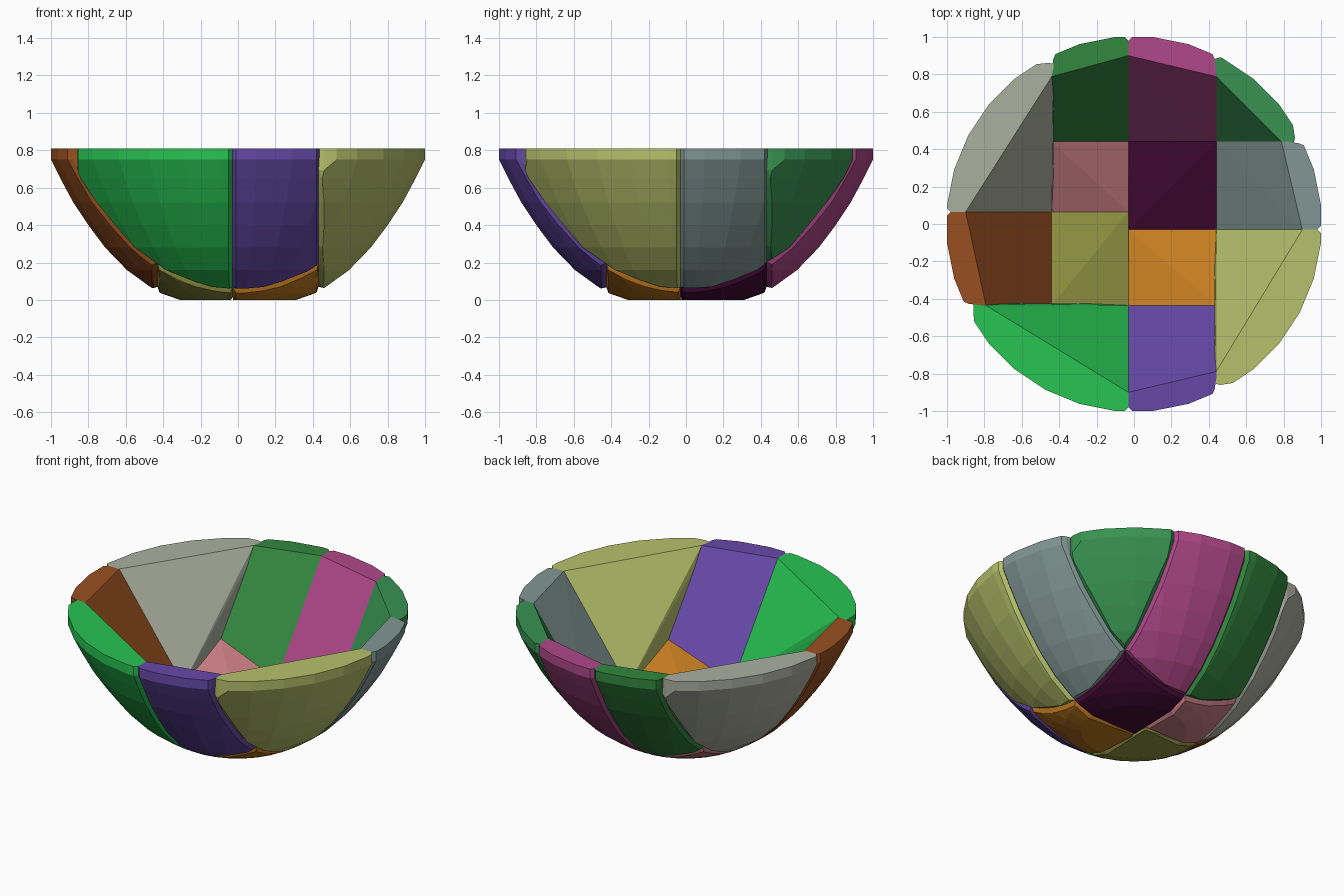
import bpy, bmesh, math
from mathutils import Vector

if "Cube" in bpy.data.objects:
    bpy.data.objects.remove(bpy.data.objects["Cube"])

SIDES = 32
GROOVE = 0.02
# Closed half profile of the bowl wall (radius, height): outside going up, then inside going down
OUTER = [(0, 0), (0.31, 0), (0.41, 0.035), (0.47, 0.07), (0.594, 0.16), (0.71, 0.28),
         (0.80, 0.40), (0.88, 0.52), (0.95, 0.65), (1.0, 0.75), (1.0, 0.81)]
INNER = [(0.90, 0.81), (0.86, 0.73), (0.77, 0.56), (0.62, 0.34), (0.50, 0.22),
         (0.38, 0.14), (0.25, 0.09), (0, 0.09)]


def bowl_shell():
    """Lathe the profile into a closed bowl wall."""
    bm = bmesh.new()
    k = 1 / math.cos(math.pi / SIDES)
    rings = []
    for r, z in OUTER + INNER:
        if r == 0:
            rings.append([bm.verts.new((0, 0, z))] * SIDES)
        else:
            angles = [(i + 0.5) * math.tau / SIDES for i in range(SIDES)]
            rings.append([bm.verts.new((r * k * math.cos(a), r * k * math.sin(a), z)) for a in angles])
    for a, b in zip(rings, rings[1:]):
        for i in range(SIDES):
            j = (i + 1) % SIDES
            bm.faces.new(list(dict.fromkeys((a[i], a[j], b[j], b[i]))))
    return bm


def on_outside(p):
    """True when a point lies on the outer skin of the bowl."""
    r = math.hypot(p.x, p.y)
    if r > 0.96:
        return True
    for (r0, z0), (r1, z1) in zip(OUTER, OUTER[1:]):
        if r0 <= r <= r1 and r1 > r0:
            return p.z < z0 + (z1 - z0) * (r - r0) / (r1 - r0) + 0.03
    return False


def block(name, x0, x1, y0, y1, rgb, light=0.72):
    """Cut one cell out of the bowl, ease its outer edges and wrap it in its convex hull."""
    bm = bowl_shell()
    cuts = [(0, x0, -1), (0, x1, 1), (1, y0, -1), (1, y1, 1)]
    for axis, value, sign in cuts:
        no = Vector()
        no[axis] = sign
        for offset, clear in ((0, True), (GROOVE, False)):
            co = Vector()
            co[axis] = value - sign * offset
            bmesh.ops.bisect_plane(bm, geom=bm.verts[:] + bm.edges[:] + bm.faces[:],
                                   plane_co=co, plane_no=no, clear_outer=clear)
    # Pull the outer skin in along the cuts so that the joints show as grooves
    points = []
    for v in bm.verts:
        p = v.co.copy()
        if on_outside(p) and any(abs(p[axis] - value) < 0.001 for axis, value, _ in cuts):
            p += (Vector((0, 0, 0.85)) - p).normalized() * GROOVE
            p.z = min(p.z, 0.81)
        points.append(p)
    bm.free()
    bm = bmesh.new()
    for p in points:
        bm.verts.new(p)
    bmesh.ops.remove_doubles(bm, verts=bm.verts[:], dist=0.002)
    bmesh.ops.convex_hull(bm, input=bm.verts[:])
    bmesh.ops.delete(bm, geom=[v for v in bm.verts if not v.link_faces], context='VERTS')
    bmesh.ops.dissolve_limit(bm, angle_limit=math.radians(0.5), verts=bm.verts[:], edges=bm.edges[:])
    bmesh.ops.recalc_face_normals(bm, faces=bm.faces[:])
    mesh = bpy.data.meshes.new(name)
    bm.to_mesh(mesh)
    bm.free()
    mat = bpy.data.materials.new(name + "_color")
    mat.diffuse_color = (*[(c / 255) ** 2.2 / light for c in rgb], 1)
    mat.use_nodes = True
    mat.node_tree.nodes["Principled BSDF"].inputs["Base Color"].default_value = mat.diffuse_color
    mesh.materials.append(mat)
    bpy.context.collection.objects.link(bpy.data.objects.new(name, mesh))


# Grid lines that split the bowl
L, M, R = -0.44, -0.03, 0.44
F, B = -0.435, 0.44

# Wall blocks around the rim
block("wall_left_back", -2, L, 0.065, 0.875, (146, 150, 136))
block("wall_left_front", -2, L, F, 0.065, (130, 70, 32))
block("wall_front_left", -0.875, M, -2, F, (38, 167, 72))
block("wall_front_right", M, R, -2, F, (88, 64, 143))
block("wall_right_front", R, 2, -0.87, M, (155, 165, 92))
block("wall_right_back", R, 2, M, B, (110, 128, 126))
block("wall_back_corner", R, 0.87, B, 2, (51, 125, 71))
block("wall_back_right", M, R, B, 2, (150, 63, 118))
block("wall_back_left", L, M, B, 2, (46, 115, 55))

# Floor blocks
block("floor_back_left", L, M, 0.065, B, (184, 115, 121), 0.88)
block("floor_back_right", M, R, M, B, (58, 15, 47), 0.7)
block("floor_front_left", L, M, F, 0.065, (131, 131, 62), 0.8)
block("floor_front_right", M, R, F, M, (184, 116, 35), 0.88)
